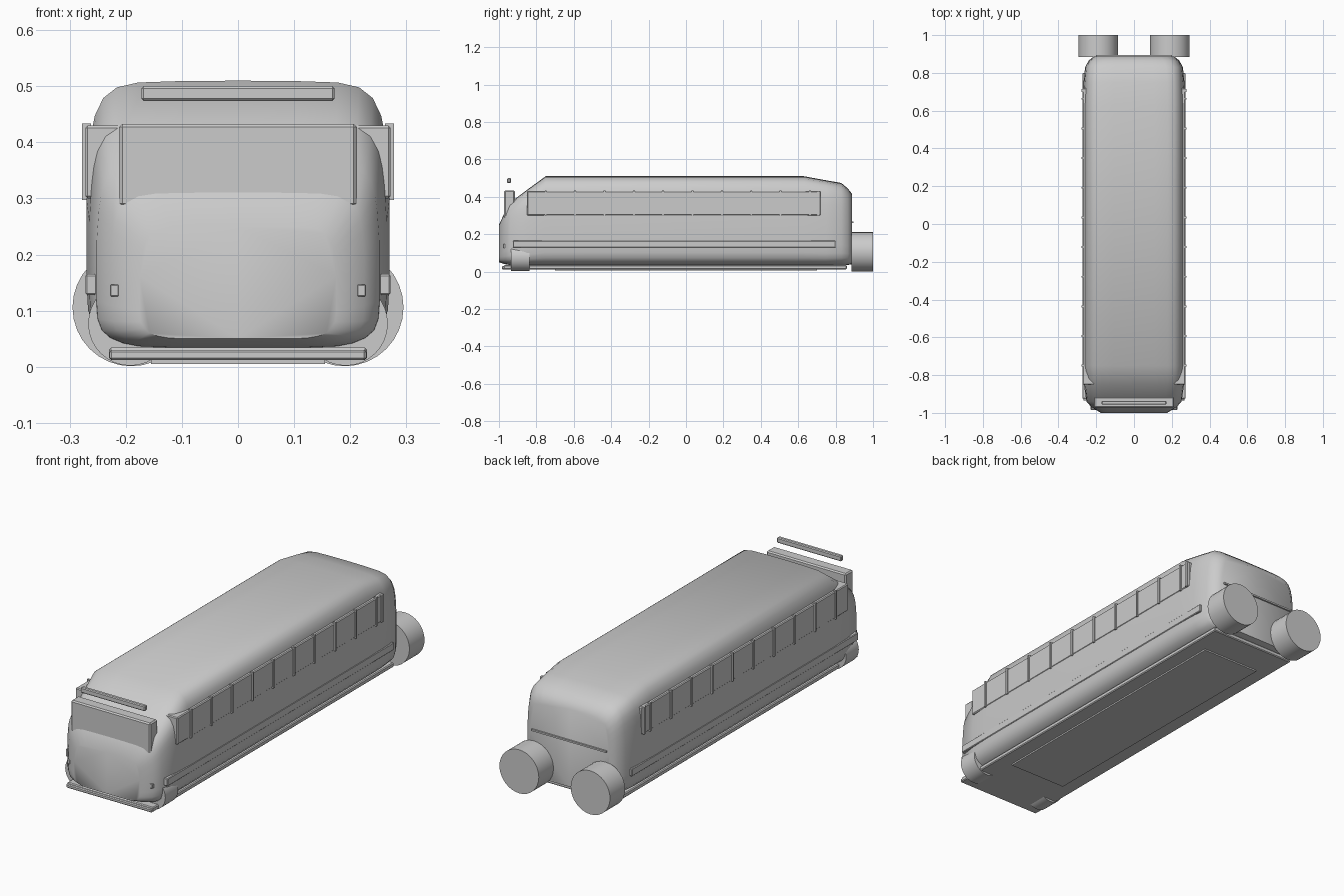
import bpy, bmesh, math

if "Cube" in bpy.data.objects:
    bpy.data.objects.remove(bpy.data.objects["Cube"])

def finish(ob, angle=30):
    bpy.ops.object.select_all(action='DESELECT')
    ob.select_set(True)
    bpy.context.view_layer.objects.active = ob
    bpy.ops.object.shade_smooth_by_angle(angle=math.radians(angle))

def box(name, x, y, z, bevel=0.0):
    """Box from (min, max) ranges, with chamfered edges."""
    bm = bmesh.new()
    bmesh.ops.create_cube(bm, size=1)
    for v in bm.verts:
        for i, r in enumerate((x, y, z)):
            v.co[i] = r[0] if v.co[i] < 0 else r[1]
    if bevel:
        bmesh.ops.bevel(bm, geom=bm.edges[:], offset=bevel, segments=1, affect='EDGES')
    me = bpy.data.meshes.new(name)
    bm.to_mesh(me)
    bm.free()
    ob = bpy.data.objects.new(name, me)
    bpy.context.collection.objects.link(ob)
    return ob

def wheel(name, x, y0, y1, z, r):
    bpy.ops.mesh.primitive_cylinder_add(vertices=32, radius=r, depth=y1 - y0,
        location=(x, (y0 + y1) / 2, z), rotation=(math.pi / 2, 0, 0))
    ob = bpy.context.object
    ob.name = name
    finish(ob)

# Body shell: one rounded half-section lofted through stations along y
half = [(0, 0), (.5, 0), (.70, .006), (.81, .022), (.90, .05), (.96, .09), (.99, .15),
        (1, .25), (1, .56), (.985, .72), (.97, .80), (.945, .87), (.89, .935),
        (.80, .975), (.66, .993), (.4, .998), (0, 1)]
ring = half + [(-u, v) for u, v in half[-2:0:-1]]
stations = [(-1.0, .175, .05, .25), (-.97, .225, .04, .315), (-.94, .252, .035, .37),
            (-.85, .265, .03, .437), (-.75, .27, .03, .51), (.63, .27, .03, .51),
            (.75, .267, .03, .488), (.83, .259, .033, .474), (.865, .24, .035, .445),
            (.888, .212, .04, .415)]
bm = bmesh.new()
rows = [[bm.verts.new((u * w, y, z0 + v * (z1 - z0))) for u, v in ring]
        for y, w, z0, z1 in stations]
n = len(ring)
for a, b in zip(rows, rows[1:]):
    for i in range(n):
        bm.faces.new((a[i], a[(i + 1) % n], b[(i + 1) % n], b[i]))
bm.faces.new(rows[0])
bm.faces.new(rows[-1])
bmesh.ops.recalc_face_normals(bm, faces=bm.faces[:])
me = bpy.data.meshes.new("body_shell")
bm.to_mesh(me)
bm.free()
body = bpy.data.objects.new("body_shell", me)
bpy.context.collection.objects.link(body)
finish(body, 50)

# Window band and pillars
box("window_band", (-.272, .272), (-.85, .72), (.30, .43), .004)
for s, side in ((-1, "left"), (1, "right")):
    for i in range(10):
        y = -.75 + i * .157
        xs = sorted((s * .262, s * .278))
        box(f"window_pillar_{side}_{i}", xs, (y - .005, y + .005), (.297, .434))
    xs = sorted((s * .262, s * .278))
    box(f"window_end_pillar_{side}", xs, (.70, .715), (.300, .432))
    # Headlights
    box(f"headlight_{side}", (s * .22 - .008, s * .22 + .008), (-.978, -.955), (.125, .147), .002)
    # Wheels
    wheel(f"rear_wheel_{side}", s * .19, .885, 1.0, .106, .105)
    wheel(f"front_wheel_{side}", s * .192, -.935, -.838, .077, .075)

# Windscreen, sign and trim
box("windscreen", (-.212, .212), (-.972, -.915), (.285, .433), .006)
box("destination_sign", (-.172, .172), (-.956, -.936), (.474, .50), .004)
box("side_rub_strip", (-.272, .272), (-.925, .80), (.128, .165), .003)
box("rear_trim_bar", (-.20, .20), (.875, .896), (.260, .268))

# Underside and bumper
box("chassis_plate", (-.23, .23), (-.975, .86), (.012, .034), .004)
box("under_panel", (-.155, .155), (-.70, .70), (.005, .02))
box("front_bumper", (-.229, .229), (-.985, -.955), (.012, .03), .004)
